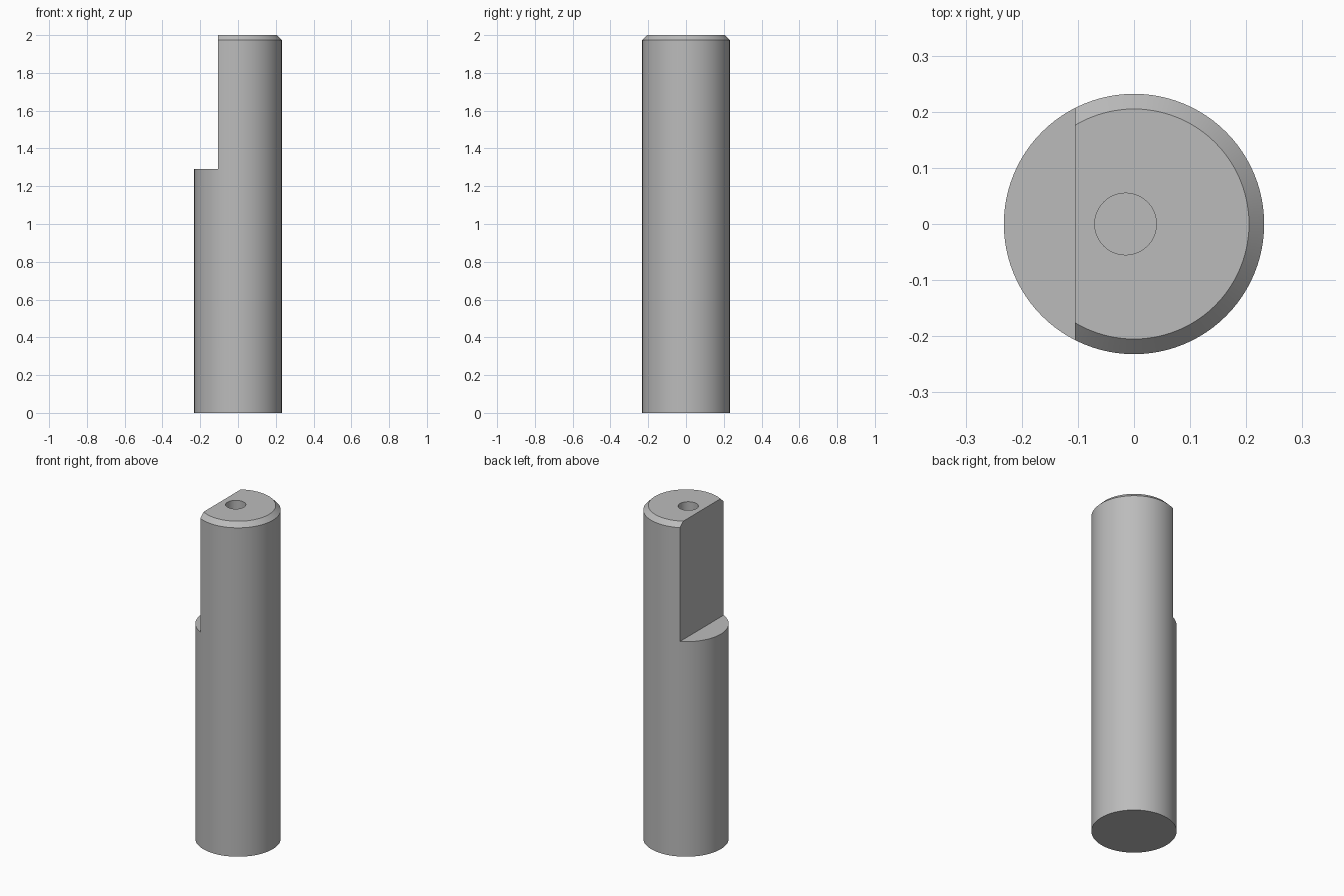
import bpy
import bmesh
import math

if "Cube" in bpy.data.objects:
    bpy.data.objects.remove(bpy.data.objects["Cube"], do_unlink=True)

HEIGHT, RADIUS, CHAMFER = 2.0, 0.232, 0.027
FLAT_X, STEP_Z = -0.105, 1.29
HOLE_X, HOLE_R, HOLE_DEPTH = -0.015, 0.055, 0.3

grey = bpy.data.materials.new("plain grey")
grey.use_nodes = True
colour = (0.5, 0.5, 0.5, 1)
grey.diffuse_color = colour
grey.node_tree.nodes["Principled BSDF"].inputs["Base Color"].default_value = colour


def cut(target, cutter):
    """Subtract the cutter from the target, then discard the cutter."""
    cutter.hide_render = True
    mod = target.modifiers.new(cutter.name, 'BOOLEAN')
    mod.operation, mod.solver, mod.object = 'DIFFERENCE', 'EXACT', cutter
    bpy.ops.object.select_all(action='DESELECT')
    bpy.context.view_layer.objects.active = target
    target.select_set(True)
    bpy.ops.object.modifier_apply(modifier=mod.name)
    bpy.data.objects.remove(cutter, do_unlink=True)


# Round shaft
bpy.ops.mesh.primitive_cylinder_add(vertices=96, radius=RADIUS, depth=HEIGHT,
                                    location=(0, 0, HEIGHT / 2))
pin = bpy.context.object
pin.name = "stepped_pin"
pin.data.materials.append(grey)

# Chamfer around the top rim
bm = bmesh.new()
bm.from_mesh(pin.data)
rim = [e for e in bm.edges if all(v.co.z > 0 for v in e.verts)]
bmesh.ops.bevel(bm, geom=rim, offset=CHAMFER, offset_type='OFFSET',
                segments=1, affect='EDGES')
bm.to_mesh(pin.data)
bm.free()

# Flat milled into the right side of the upper part
bpy.ops.mesh.primitive_cube_add(size=1, location=(FLAT_X - 0.5, 0, STEP_Z + 0.5))
flat = bpy.context.object
flat.name = "flat_cutter"
cut(pin, flat)

# Blind hole in the top
bpy.ops.mesh.primitive_cylinder_add(vertices=48, radius=HOLE_R, depth=2 * HOLE_DEPTH,
                                    location=(HOLE_X, 0, HEIGHT))
hole = bpy.context.object
hole.name = "hole_cutter"
cut(pin, hole)

bpy.ops.object.shade_smooth_by_angle(angle=math.radians(30))
